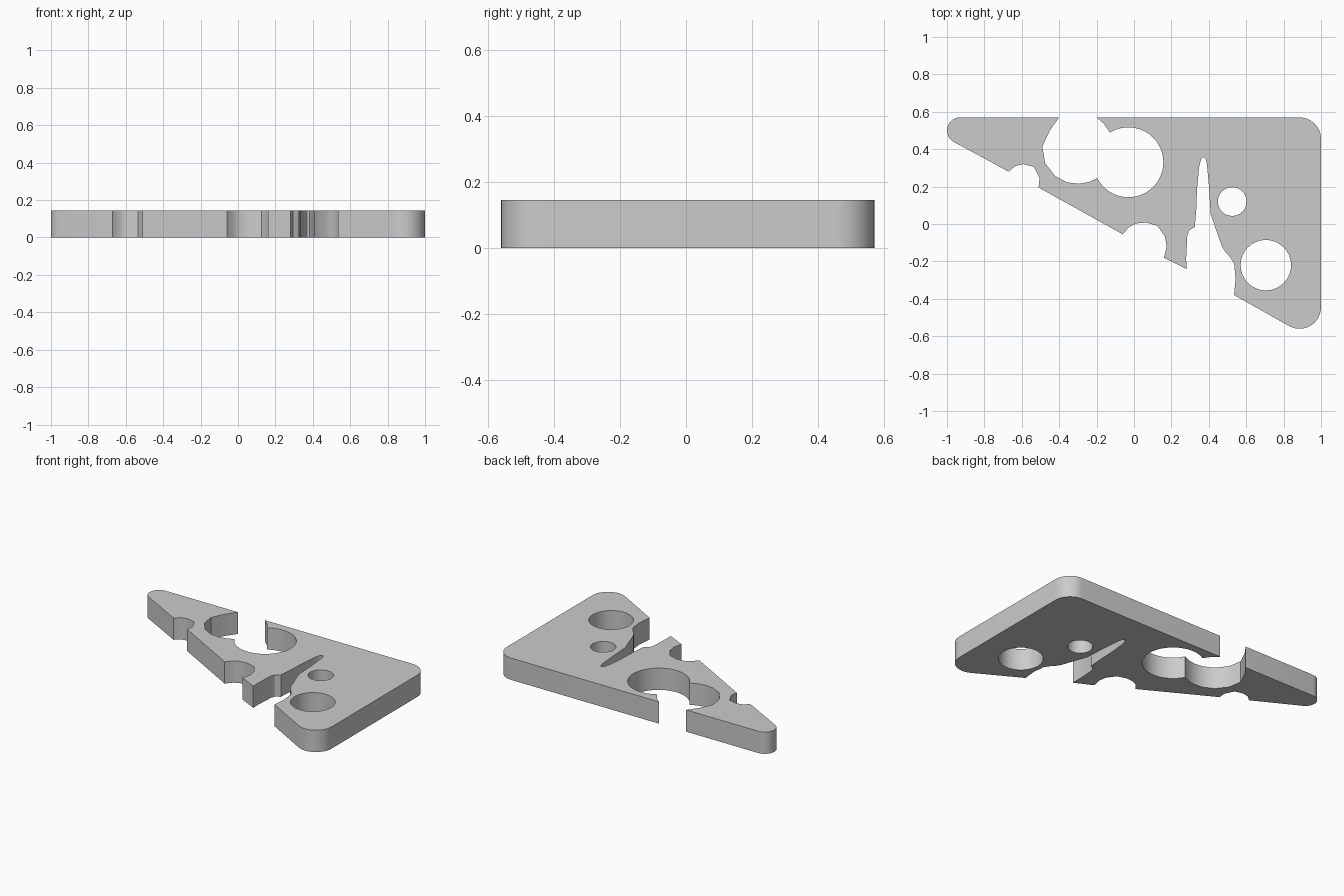
import bpy, bmesh
from math import cos, sin, radians

if "Cube" in bpy.data.objects:
    bpy.data.objects.remove(bpy.data.objects["Cube"])

HEIGHT = 0.145


def arc(cx, cy, r, a0, a1, n=12):
    """Points along a circular arc, angles in degrees."""
    return [(cx + r * cos(radians(a0 + (a1 - a0) * i / n)),
             cy + r * sin(radians(a0 + (a1 - a0) * i / n))) for i in range(n + 1)]


# Notches along the slanted edge, left to right
small_notch = [(-.67, .28), (-.635, .31), (-.59, .32), (-.535, .305),
               (-.505, .245), (-.51, .195)]
middle_notch = [(-.06, -.055), (-.025, -.015), (.01, .003), (.065, .008),
                (.125, -.01), (.165, -.065), (.175, -.12), (.16, -.18)]
long_slot = [(.28, -.24), (.279, -.18), (.285, -.06), (.295, -.035), (.325, -.015),
             (.333, .08), (.337, .187), (.348, .305), (.358, .345), (.37, .358),
             (.382, .35), (.39, .32), (.4, .21), (.41, .05), (.435, -.02),
             (.47, -.12), (.49, -.152), (.505, -.165), (.535, -.21), (.543, -.29),
             (.535, -.38)]

# Double round opening in the top edge, right to left
opening = [(-.2, .57), (-.16, .535)] + arc(-.03, .33, .187, 122, -153, 32) + [
    (-.24, .225), (-.297, .215), (-.355, .222), (-.42, .255), (-.475, .325),
    (-.49, .415), (-.45, .5), (-.4, .57)]

# Triangular outline with rounded corners, counter-clockwise
outline = (arc(-.93, .5, .07, 90, 241) + small_notch + middle_notch + long_slot
           + arc(.885, -.445, .115, 241, 360) + arc(.885, .455, .115, 0, 90) + opening)
holes = [arc(.525, .12, .077, 0, 345, 23), arc(.705, -.22, .135, 0, 348.75, 31)]

# Flat plate: filled curve given thickness
curve = bpy.data.curves.new("wedge_plate", 'CURVE')
curve.dimensions = '2D'
curve.fill_mode = 'BOTH'
curve.extrude = HEIGHT / 2
for loop in [outline] + holes:
    spline = curve.splines.new('POLY')
    spline.points.add(len(loop) - 1)
    for p, (x, y) in zip(spline.points, loop):
        p.co = (x, y, 0, 1)
    spline.use_cyclic_u = True

plate = bpy.data.objects.new("wedge_plate", curve)
bpy.context.collection.objects.link(plate)
plate.location.z = HEIGHT / 2
bpy.context.view_layer.objects.active = plate
plate.select_set(True)
bpy.ops.object.convert(target='MESH')
plate = bpy.context.view_layer.objects.active

# Weld caps to walls
bm = bmesh.new()
bm.from_mesh(plate.data)
bmesh.ops.remove_doubles(bm, verts=bm.verts, dist=1e-4)
bmesh.ops.recalc_face_normals(bm, faces=bm.faces)
bm.to_mesh(plate.data)
bm.free()
bpy.ops.object.shade_smooth_by_angle(angle=radians(30))
